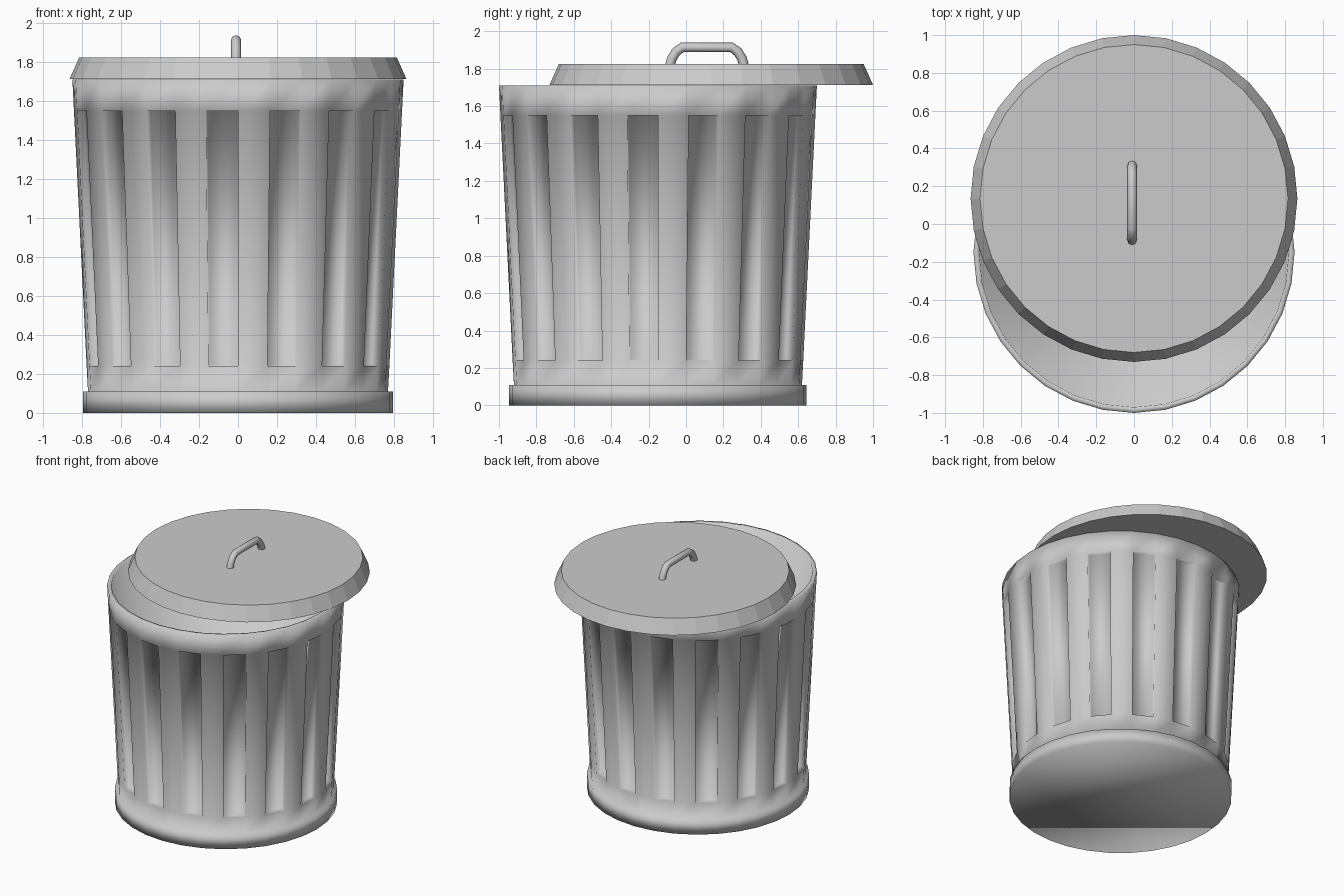
import bpy
import bmesh
from math import sin, cos, tau

SIDES = 32
CAN_Y = -0.15
LID_Y = 0.135

cube = bpy.data.objects.get("Cube")
if cube:
    bpy.data.objects.remove(cube, do_unlink=True)

grey = bpy.data.materials.new("galvanised_grey")
grey.use_nodes = True
colour = (0.6, 0.6, 0.6, 1)
grey.diffuse_color = colour
grey.node_tree.nodes["Principled BSDF"].inputs["Base Color"].default_value = colour


def turned(profile):
    """Closed solid of revolution from (radius, height) pairs, capped at both ends.
    Returns the mesh and its side faces, one list per profile step."""
    bm = bmesh.new()
    rings = []
    for r, z in profile:
        angles = [tau * i / SIDES for i in range(SIDES)]
        rings.append([bm.verts.new((r * sin(a), -r * cos(a), z)) for a in angles])
    bands = []
    for low, high in zip(rings, rings[1:]):
        band = []
        for i in range(SIDES):
            j = (i + 1) % SIDES
            band.append(bm.faces.new((low[i], low[j], high[j], high[i])))
        bands.append(band)
    bm.faces.new(rings[0][::-1])
    bm.faces.new(rings[-1])
    bm.normal_update()
    return bm, bands


def add_object(name, bm, y, smooth):
    mesh = bpy.data.meshes.new(name)
    for f in bm.faces:
        f.smooth = smooth
    bm.to_mesh(mesh)
    bm.free()
    mesh.materials.append(grey)
    obj = bpy.data.objects.new(name, mesh)
    obj.location.y = y
    bpy.context.collection.objects.link(obj)
    return obj


# Can: foot ring, tapered wall, rim, then down the inside to the floor
can, bands = turned([
    (0.795, 0), (0.795, 0.11), (0.77, 0.11), (0.777, 0.24),
    (0.842, 1.55), (0.85, 1.71), (0.82, 1.71), (0.625, 0.1),
])
# Recessed flutes on every other wall panel
bmesh.ops.inset_individual(can, faces=bands[3][1::2], thickness=0.003,
                           depth=-0.035, use_even_offset=True)
add_object("can_body", can, CAN_Y, True)

# Lid: faceted, pushed back off the can
lid, _ = turned([(0.865, 1.713), (0.815, 1.825)])
add_object("lid", lid, LID_Y, False)

# Lid handle: bent round bar
curve = bpy.data.curves.new("lid_handle_path", "CURVE")
curve.dimensions = "3D"
curve.bevel_depth = 0.026
curve.bevel_resolution = 2
curve.use_fill_caps = True
half = [(0.2, 1.81), (0.187, 1.855), (0.165, 1.89), (0.132, 1.914)]
path = [(-y, z) for y, z in half] + half[::-1]
spline = curve.splines.new("POLY")
spline.points.add(len(path) - 1)
for point, (y, z) in zip(spline.points, path):
    point.co = (0, y, z, 1)
spline.use_smooth = True
curve.materials.append(grey)
handle = bpy.data.objects.new("lid_handle", curve)
handle.location = (-0.01, 0.112, 0)
bpy.context.collection.objects.link(handle)
